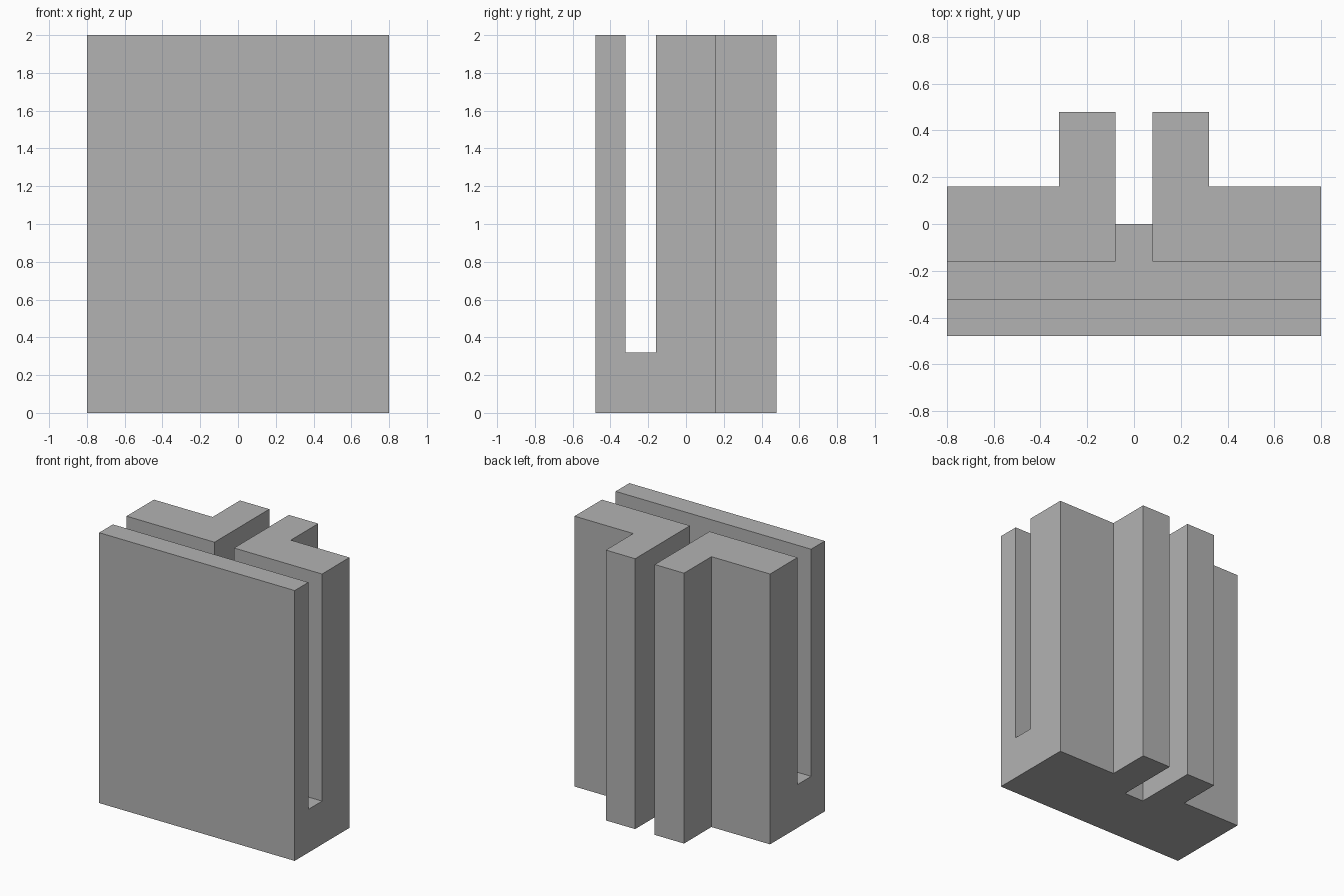
import bpy
import bmesh

default = bpy.data.objects.get("Cube")
if default:
    bpy.data.objects.remove(default, do_unlink=True)

grey = bpy.data.materials.new("plain_grey")
grey.use_nodes = True
colour = (0.45, 0.45, 0.45, 1)
grey.diffuse_color = colour
grey.node_tree.nodes["Principled BSDF"].inputs["Base Color"].default_value = colour


def prism(name, half, z0, z1):
    """Extrude a plan outline, given as its +x half and mirrored, from z0 to z1."""
    outline = half + [(-x, y) for x, y in reversed(half)]
    bm = bmesh.new()
    face = bm.faces.new([bm.verts.new((x, y, z0)) for x, y in outline])
    top = bmesh.ops.extrude_face_region(bm, geom=[face])["geom"]
    verts = [v for v in top if isinstance(v, bmesh.types.BMVert)]
    bmesh.ops.translate(bm, vec=(0, 0, z1 - z0), verts=verts)
    bmesh.ops.recalc_face_normals(bm, faces=bm.faces)
    mesh = bpy.data.meshes.new(name)
    bm.to_mesh(mesh)
    bm.free()
    mesh.materials.append(grey)
    obj = bpy.data.objects.new(name, mesh)
    bpy.context.collection.objects.link(obj)
    return obj


# Block with a narrower tail, full height
body = prism("slotted_block",
             [(0.8, -0.48), (0.8, 0.16), (0.32, 0.16), (0.32, 0.48)], 0, 2)

# Cross slot joined to the central channel, above the base
upper_slot = prism("upper_slot_cutter",
                   [(1, -0.32), (1, -0.16), (0.08, -0.16), (0.08, 0.6)], 0.32, 2.2)

# Central channel through the tail, all the way down
back_channel = prism("back_channel_cutter", [(0.08, 0), (0.08, 0.6)], -0.2, 2.2)

for cutter in (upper_slot, back_channel):
    cutter.hide_render = True
    cutter.hide_set(True)
    cut = body.modifiers.new(cutter.name, "BOOLEAN")
    cut.operation = "DIFFERENCE"
    cut.solver = "EXACT"
    cut.object = cutter
